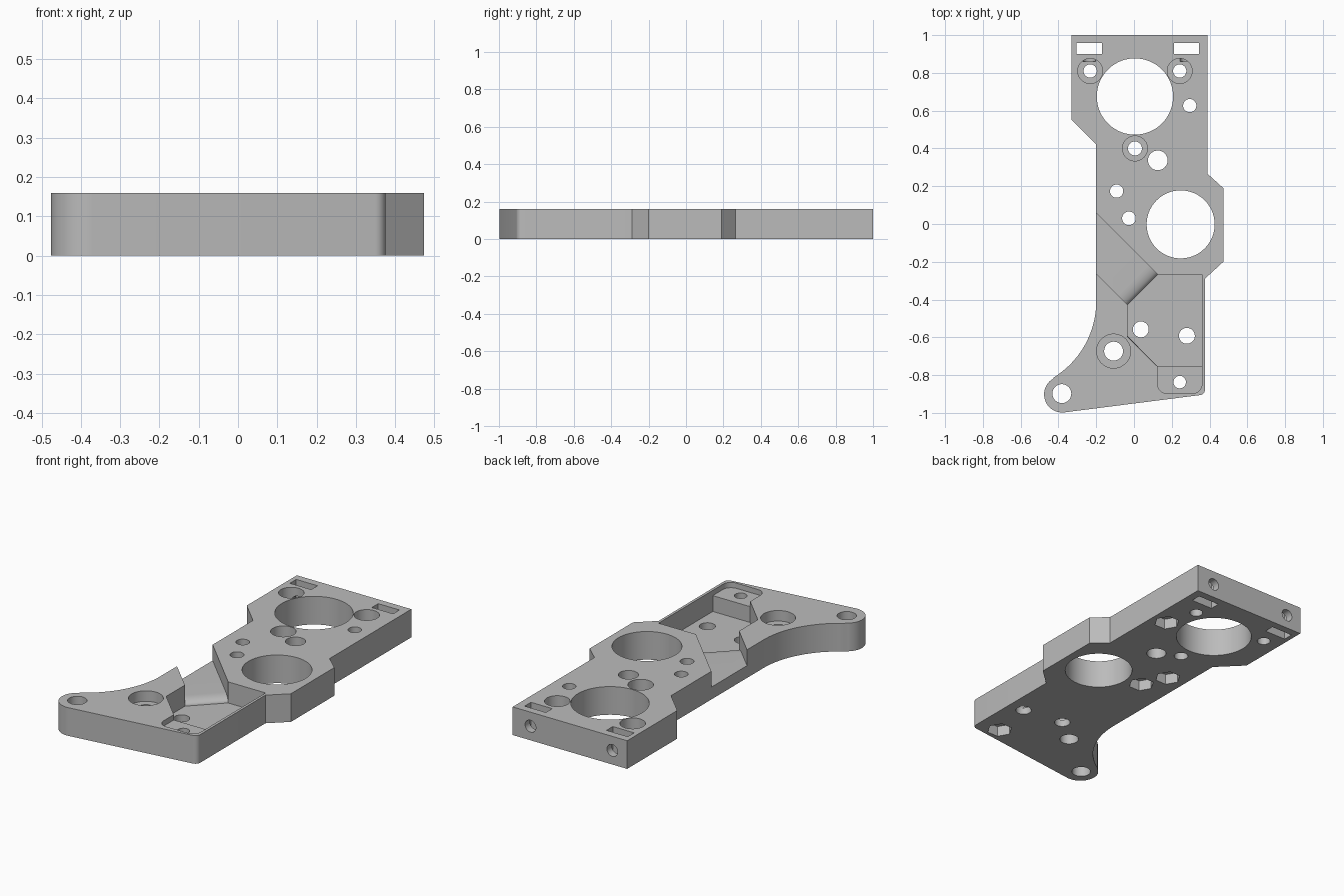
import bpy, bmesh
from math import sin, cos, pi, radians, sqrt
from mathutils import Vector

cube = bpy.data.objects.get("Cube")
if cube:
    bpy.data.objects.remove(cube, do_unlink=True)

THICK = 0.16
TOP = 0.3       # cutters run past the top face
BELOW = -0.1    # and past the bottom face

grey = bpy.data.materials.new("plain grey")
grey.use_nodes = True
grey.diffuse_color = (0.5, 0.5, 0.5, 1)
grey.node_tree.nodes["Principled BSDF"].inputs["Base Color"].default_value = grey.diffuse_color


def arc(cx, cy, r, start, end, steps):
    """Points on an arc, angles in degrees."""
    angles = [radians(start + (end - start) * i / steps) for i in range(steps + 1)]
    return [(cx + r * cos(a), cy + r * sin(a)) for a in angles]


def sweep(name, points, vector):
    """Solid made by pushing a flat polygon along a vector."""
    bm = bmesh.new()
    face = bm.faces.new([bm.verts.new(p) for p in points])
    new = bmesh.ops.extrude_face_region(bm, geom=[face])["geom"]
    verts = [g for g in new if isinstance(g, bmesh.types.BMVert)]
    bmesh.ops.translate(bm, verts=verts, vec=Vector(vector))
    bmesh.ops.recalc_face_normals(bm, faces=bm.faces[:])
    mesh = bpy.data.meshes.new(name)
    bm.to_mesh(mesh)
    bm.free()
    obj = bpy.data.objects.new(name, mesh)
    mesh.materials.append(grey)
    return obj


def prism(name, outline, z0, z1):
    return sweep(name, [(x, y, z0) for x, y in outline], (0, 0, z1 - z0))


def box(x0, x1, y0, y1):
    return [(x0, y0), (x1, y0), (x1, y1), (x0, y1)]


def ring(x, y, r, sides=48):
    return arc(x, y, r, 0, 360, sides)[:-1]


# Plate outline: straight body, rounded front corner, rounded tail, hollow curve
outline = [(-0.33, 1), (-0.33, 0.55), (-0.2, 0.42)]
outline += arc(-0.672, -0.41, 0.472, 0, -58, 20)
outline += arc(-0.38, -0.902, 0.096, 122, 276, 24)
outline += arc(0.346, -0.876, 0.03, -83, 0, 6)
outline += [(0.375, -0.29), (0.473, -0.2), (0.473, 0.19), (0.39, 0.265), (0.39, 1)]
plate = prism("mounting_plate", outline, 0, THICK)
bpy.context.scene.collection.objects.link(plate)

cutters = []


def cut(obj):
    cutters.append(obj)


# Two large openings
for x, y, r in [(0.005, 0.675, 0.202), (0.247, -0.002, 0.18)]:
    cut(prism("large_opening", ring(x, y, r, 72), BELOW, TOP))

# Screw holes: x, y, radius
holes = [(-0.232, 0.81, 0.035), (0.242, 0.81, 0.035), (0.005, 0.4, 0.037),
         (-0.108, -0.673, 0.05), (0.295, 0.627, 0.035), (0.126, 0.337, 0.052),
         (-0.092, 0.174, 0.035), (-0.027, 0.03, 0.036), (0.036, -0.558, 0.042),
         (0.28, -0.592, 0.042), (0.242, -0.837, 0.033), (-0.382, -0.898, 0.05)]
for x, y, r in holes:
    cut(prism("screw_hole", ring(x, y, r), BELOW, TOP))

# Counterbores on the top side
for (x, y, r), wide, floor in zip(holes, (0.066, 0.066, 0.066, 0.09), (0.08, 0.08, 0.08, 0.1)):
    cut(prism("counterbore", ring(x, y, wide), floor, TOP))

# Hexagonal nut pockets on the underside
for i in (4, 6, 7, 10):
    cut(prism("nut_pocket", ring(holes[i][0], holes[i][1], 0.068, 6), BELOW, 0.06))

# Nut slots with screw bores from the back edge
for x in (-0.237, 0.278):
    cut(prism("nut_slot", box(x - 0.067, x + 0.067, 0.9, 0.957), BELOW, TOP))
    bore = [(px, 1.1, pz) for px, pz in ring(x, THICK / 2, 0.034, 32)]
    cut(sweep("back_bore", bore, (0, -0.24, 0)))

# Deep pocket and the raised step in front of it
cut(prism("deep_pocket", [(0.125, -0.267), (0.36, -0.267), (0.36, -0.755),
                          (0.125, -0.755), (-0.035, -0.595), (-0.035, -0.427)], 0.04, TOP))
step = [(0.36, -0.7), (0.125, -0.7)]
step += arc(0.175, -0.847, 0.05, 180, 270, 8) + arc(0.31, -0.847, 0.05, 270, 360, 8)
cut(prism("front_step", step, 0.13, TOP))

# Diagonal channel to the side, its floor rolling down into the pocket
profile = [(-0.5, TOP), (-0.5, 0.07)]
profile += [(-0.07 + 0.07 * sin(a), 0.04 + 0.03 * cos(a)) for a in [i * pi / 16 for i in range(9)]]
profile += [(0.02, 0.04), (0.02, TOP)]
k = 1 / sqrt(2)
channel = [(-0.035 + u * k, -0.427 - u * k, z) for u, z in profile]
cut(sweep("side_channel", channel, (0.16, 0.16, 0)))

# Cut everything out, one boolean per cutter, then bake the result
for c in cutters:
    bpy.context.scene.collection.objects.link(c)
    c.hide_render = True
    mod = plate.modifiers.new(c.name, 'BOOLEAN')
    mod.operation = 'DIFFERENCE'
    mod.solver = 'EXACT'
    mod.object = c
graph = bpy.context.evaluated_depsgraph_get()
baked = bpy.data.meshes.new_from_object(plate.evaluated_get(graph))
plate.modifiers.clear()
plate.data = baked
for c in cutters:
    bpy.data.objects.remove(c, do_unlink=True)

# One material, smooth round walls, sharp edges kept
baked.materials.clear()
baked.materials.append(grey)
for poly in baked.polygons:
    poly.material_index = 0
bpy.ops.object.select_all(action='DESELECT')
plate.select_set(True)
bpy.context.view_layer.objects.active = plate
bpy.ops.object.shade_smooth_by_angle(angle=radians(30))
